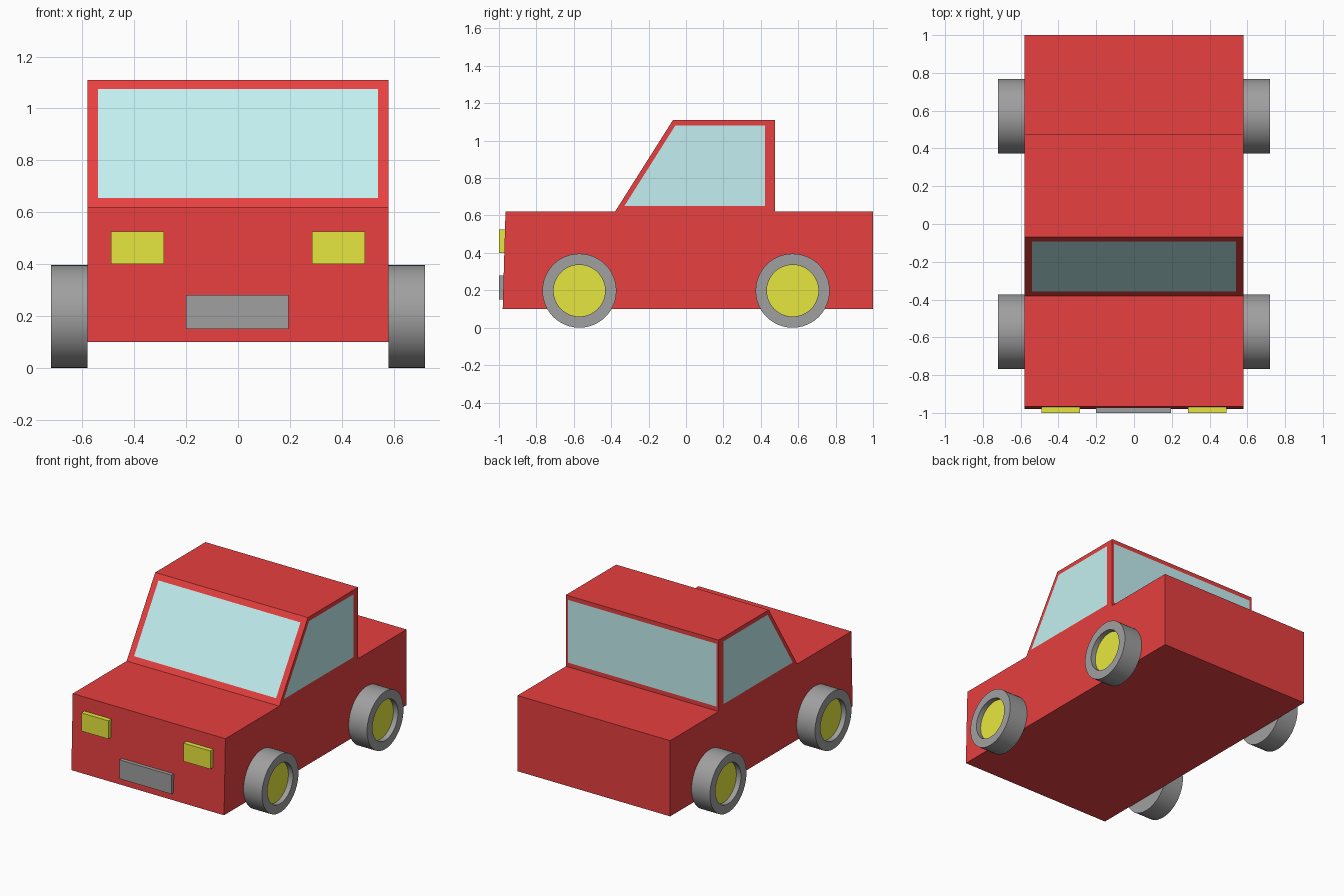
import bpy, bmesh, math
from mathutils import Matrix, Vector

if "Cube" in bpy.data.objects:
    bpy.data.objects.remove(bpy.data.objects["Cube"])


def material(name, rgb):
    m = bpy.data.materials.new(name)
    m.diffuse_color = (*rgb, 1)
    m.use_nodes = True
    m.node_tree.nodes["Principled BSDF"].inputs["Base Color"].default_value = m.diffuse_color
    return m


RED = material("red_paint", (0.8, 0.05, 0.05))
GLASS = material("pale_glass", (0.55, 0.87, 0.88))
YELLOW = material("yellow", (0.8, 0.8, 0.05))
DARK = material("dark_grey", (0.35, 0.35, 0.35))


def finish(name, bm, mats):
    me = bpy.data.meshes.new(name)
    bm.normal_update()
    bm.to_mesh(me)
    bm.free()
    for m in mats:
        me.materials.append(m)
    return add(name, me)


def add(name, me):
    ob = bpy.data.objects.new(name, me)
    bpy.context.collection.objects.link(ob)
    return ob


def window(bm, face, centre, scale):
    """Divide a flat pane out of a face, leaving a painted frame."""
    corners = [v.co.copy() for v in face.verts]
    bmesh.ops.inset_individual(bm, faces=[face], thickness=0.01)
    c = Vector(centre)
    for v in face.verts:
        old = min(corners, key=lambda p: (p - v.co).length)
        d = old - c
        v.co = c + Vector(a * s for a, s in zip(d, scale))
    face.material_index = 1


# Body: one side profile (y, z) spanned across the width, with flush windows
W = 0.58
profile = [(-0.98, 0.10), (1.0, 0.10), (1.0, 0.62), (0.475, 0.62),
           (0.475, 1.11), (-0.07, 1.11), (-0.38, 0.62), (-0.965, 0.62)]
bm = bmesh.new()
L = [bm.verts.new((-W, y, z)) for y, z in profile]
R = [bm.verts.new((W, y, z)) for y, z in profile]
n = len(profile)
strips = [bm.faces.new((L[i], L[(i + 1) % n], R[(i + 1) % n], R[i])) for i in range(n)]
cabin_sides = []
for side in (L, R):
    bm.faces.new([side[i] for i in (0, 1, 2, 3, 6, 7)])
    cabin_sides.append(bm.faces.new(side[3:7]))
bmesh.ops.recalc_face_normals(bm, faces=bm.faces)
window(bm, strips[5], (0, -0.225, 0.865), (0.93, 0.855, 0.855))
window(bm, strips[3], (0, 0.475, 0.865), (0.975, 1, 0.88))
for x, f in zip((-W, W), cabin_sides):
    window(bm, f, (x, 0.037, 0.867), (1, 0.88, 0.88))
finish("car_body", bm, [RED, GLASS])


def block(name, lo, hi, mat):
    bm = bmesh.new()
    lo, hi = Vector(lo), Vector(hi)
    bmesh.ops.create_cube(bm, size=1, matrix=Matrix.Translation((lo + hi) / 2)
                          @ Matrix.Diagonal((*(hi - lo), 1)))
    finish(name, bm, [mat])


# Headlights and front plate
block("headlight_right", (0.285, -1.0, 0.40), (0.49, -0.965, 0.525), YELLOW)
block("headlight_left", (-0.49, -1.0, 0.40), (-0.285, -0.965, 0.525), YELLOW)
block("front_plate", (-0.20, -1.0, 0.15), (0.195, -0.97, 0.28), DARK)

# Wheel: short cylinder with a recessed yellow hub on its outer face
bm = bmesh.new()
bmesh.ops.create_cone(bm, cap_ends=True, segments=48, radius1=0.198,
                      radius2=0.198, depth=0.14)
hub = max(bm.faces, key=lambda f: f.calc_center_median().z)
bmesh.ops.inset_individual(bm, faces=[hub], thickness=0.06)
hub = bmesh.ops.extrude_discrete_faces(bm, faces=[hub])["faces"][0]
bmesh.ops.translate(bm, vec=(0, 0, -0.035), verts=hub.verts)
hub.material_index = 1
bm.normal_update()
for f in bm.faces:
    f.smooth = abs(f.normal.z) < 0.5
for e in bm.edges:
    e.smooth = e.calc_face_angle(0) < math.radians(30)
first = finish("wheel_front_right", bm, [DARK, YELLOW])
wheel = first.data
bpy.data.objects.remove(first)
for end, y in (("front", -0.57), ("back", 0.57)):
    for side, s in (("right", 1), ("left", -1)):
        ob = add(f"wheel_{end}_{side}", wheel)
        ob.location = (s * 0.65, y, 0.198)
        ob.rotation_euler = (0, s * math.pi / 2, 0)
